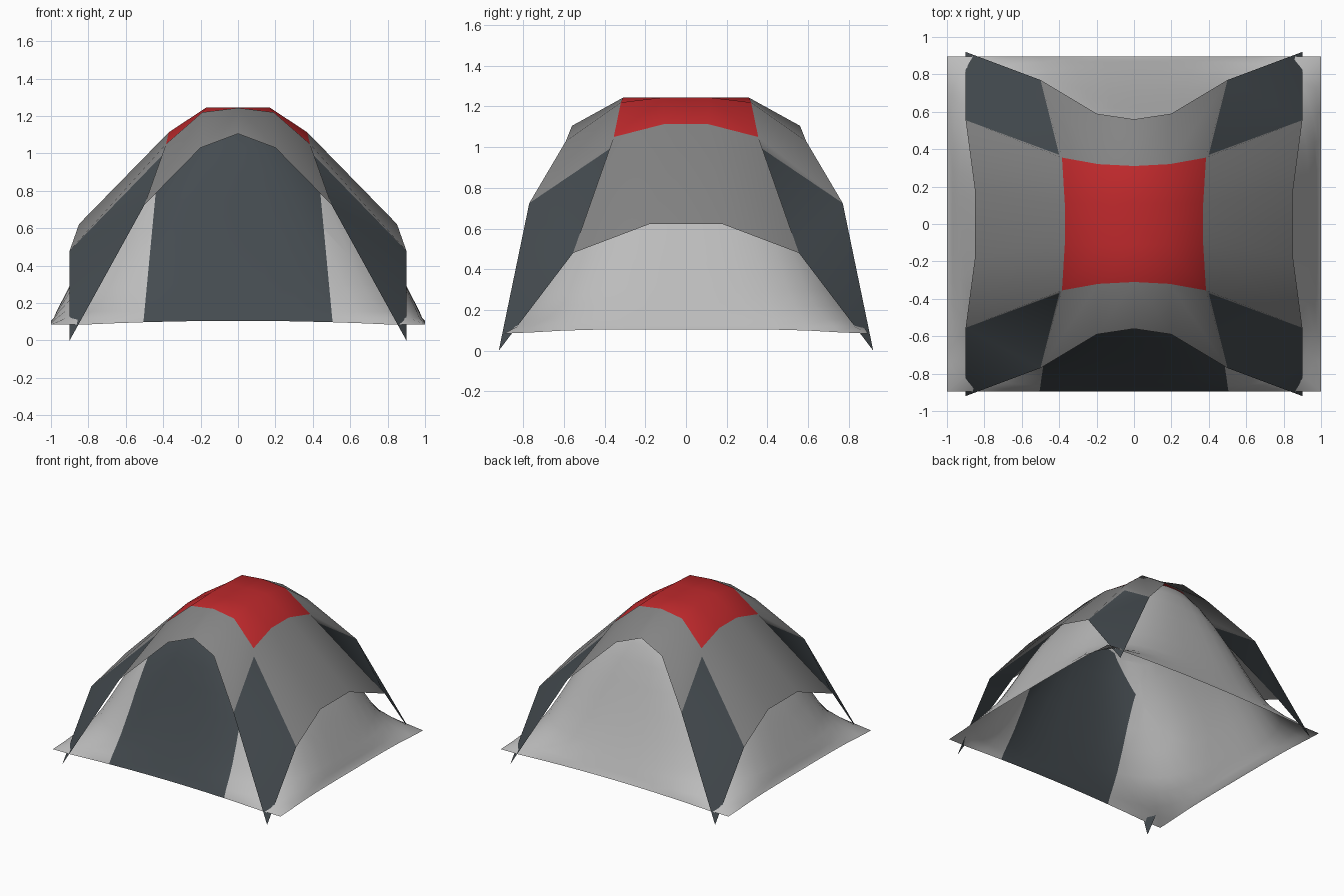
import bpy, bmesh, math
from mathutils import Vector

if "Cube" in bpy.data.objects:
    bpy.data.objects.remove(bpy.data.objects["Cube"])


def material(name, rgb):
    m = bpy.data.materials.new(name)
    m.diffuse_color = (*rgb, 1)
    m.use_nodes = True
    m.node_tree.nodes["Principled BSDF"].inputs["Base Color"].default_value = m.diffuse_color
    return m


LIGHT = material("light grey", (0.50, 0.50, 0.50))
GREY = material("mid grey", (0.23, 0.23, 0.23))
SLATE = material("dark slate", (0.058, 0.070, 0.079))
RED = material("red", (0.52, 0.022, 0.025))


def add_object(name, bm, mats):
    for f in bm.faces:
        f.smooth = True
    mesh = bpy.data.meshes.new(name)
    bm.to_mesh(mesh)
    bm.free()
    for m in mats:
        mesh.materials.append(m)
    ob = bpy.data.objects.new(name, mesh)
    bpy.context.collection.objects.link(ob)
    return ob


# Inner tent: stacked sections, square at the ground and rounder towards the top,
# where it nearly touches the rain cover (height, half width, half depth, squareness)
sections = [(0.09, 1.0, 0.895, 60), (0.12, 0.985, 0.885, 10), (0.155, 0.97, 0.868, 6),
            (0.22, 0.937, 0.838, 4), (0.3, 0.897, 0.80, 3.5), (0.45, 0.822, 0.737, 3.2),
            (0.6, 0.742, 0.677, 3.1), (0.75, 0.65, 0.622, 3), (0.9, 0.54, 0.567, 2.8),
            (1.02, 0.44, 0.515, 2.6), (1.12, 0.33, 0.45, 2.4), (1.19, 0.21, 0.34, 2.2),
            (1.225, 0.12, 0.22, 2)]
STEPS = 12
bm = bmesh.new()
rings = []
for row, (z, a, b, n) in enumerate(sections):
    ring = []
    for side in range(4):
        for i in range(STEPS):
            u = -1 + 2 * i / STEPS
            k = 1 if row == 0 else (abs(u) ** n + 1) ** (-1 / n)
            x, y = [(u, -1), (1, u), (-u, 1), (-1, -u)][side]
            lift = 0.015 * (1 - 2 * abs(u) ** (4 if side % 2 else 2)) if row == 0 else 0
            ring.append(bm.verts.new((x * k * a, y * k * b, z + max(lift, -0.006))))
    rings.append(ring)
count = 4 * STEPS
for lo, hi in zip(rings, rings[1:]):
    for i in range(count):
        j = (i + 1) % count
        bm.faces.new((lo[i], lo[j], hi[j], hi[i]))
peak = bm.verts.new((0, 0, 1.235))
for i in range(count):
    bm.faces.new((rings[-1][i], rings[-1][(i + 1) % count], peak))

# Door: cut the front wall by mirrored planes into an arch (a*|x| + b*z < c)
arch = [(1, 0.095, 0.515), (1, 1, 1.255), (0.35, 1, 1.125)]


def front_faces():
    return [f for f in bm.faces if f.calc_center_median().y < -0.3]


for a, b, c in arch:
    for s in (-1, 1):
        front = front_faces()
        geom = set(front) | {e for f in front for e in f.edges} | {v for f in front for v in f.verts}
        bmesh.ops.bisect_plane(bm, geom=list(geom), dist=1e-5,
                               plane_co=Vector((0, 0, c / b)),
                               plane_no=Vector((s * a, 0, b)))
for f in front_faces():
    p = f.calc_center_median()
    if all(a * abs(p.x) + b * p.z < c for a, b, c in arch):
        f.material_index = 1
add_object("inner_tent", bm, [LIGHT, SLATE])

# Rain cover: one quarter, mirrored across both axes
points = [(0, 0, 1.245), (.17, 0, 1.245), (.37, 0, 1.113),
          (0, -.11, 1.245), (.17, -.11, 1.245), (.37, -.11, 1.113),
          (0, -.31, 1.243), (.19, -.32, 1.22), (.385, -.355, 1.05),
          (0, -.56, 1.105), (.2, -.59, 1.03), (.5, -.77, .725),
          (.85, 0, .622), (.85, -.18, .622), (.9, -.555, .48),
          (.9, -.92, 0), (.4, -.37, .995)]
top = [(0, 3, 4, 1), (1, 4, 5, 2), (3, 6, 7, 4), (4, 7, 8, 5)]
panels = [(6, 9, 10, 7), (7, 10, 11, 8), (8, 11, 16), (2, 5, 13, 12),
          (5, 8, 14, 13), (8, 16, 14)]
legs = [(16, 11, 14), (11, 15, 14)]
bm = bmesh.new()
vs = [bm.verts.new(p) for p in points]
for index, group in enumerate((panels, top, legs)):
    for face in group:
        bm.faces.new([vs[i] for i in face]).material_index = index
cover = add_object("rain_cover", bm, [GREY, RED, SLATE])
mirror = cover.modifiers.new("mirror", 'MIRROR')
mirror.use_axis = (True, True, False)
mirror.use_clip = True
